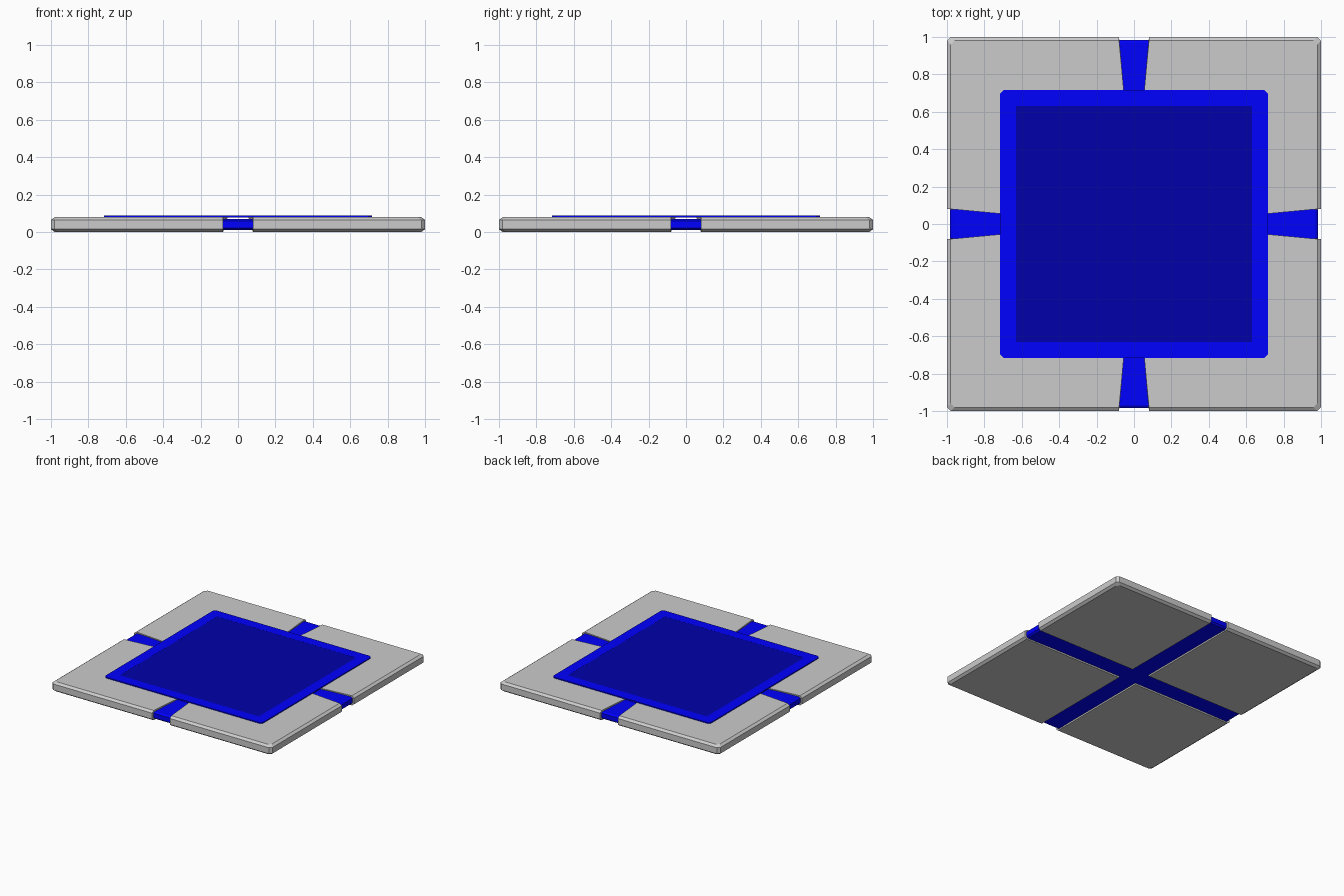
import bpy
import bmesh

if "Cube" in bpy.data.objects:
    bpy.data.objects.remove(bpy.data.objects["Cube"])


def material(name, color):
    m = bpy.data.materials.new(name)
    m.diffuse_color = color
    m.use_nodes = True
    m.node_tree.nodes["Principled BSDF"].inputs["Base Color"].default_value = m.diffuse_color
    return m


BLUE = material("blue", (0.0, 0.0, 1.0, 1.0))
NAVY = material("navy", (0.0, 0.0, 0.4, 1.0))


def loft(name, rings, mat=None, cap=True, closed=False):
    """Skin a stack of equal-length point rings."""
    bm = bmesh.new()
    vs = [[bm.verts.new(p) for p in r] for r in rings]
    pairs = list(zip(vs, vs[1:])) + ([(vs[-1], vs[0])] if closed else [])
    n = len(rings[0])
    for a, b in pairs:
        for i in range(n):
            j = (i + 1) % n
            bm.faces.new((a[i], a[j], b[j], b[i]))
    if cap:
        bm.faces.new(vs[0][::-1])
        bm.faces.new(vs[-1])
    bmesh.ops.recalc_face_normals(bm, faces=bm.faces)
    me = bpy.data.meshes.new(name)
    bm.to_mesh(me)
    bm.free()
    if mat:
        me.materials.append(mat)
    ob = bpy.data.objects.new(name, me)
    bpy.context.collection.objects.link(ob)
    return ob


def square(h, z, cut=0.02):
    """Square outline with clipped corners."""
    c = h - cut
    return [(x, y, z) for x, y in ((h, -c), (h, c), (c, h), (-c, h),
                                   (-h, c), (-h, -c), (-c, -h), (c, -h))]


# Grey corner plates: bevelled rim, channel walls leaning in towards the centre
def plate_ring(outer, z, inner):
    o, c, w = outer, outer - 0.02, 0.08
    pts = [(o, w), (o, c), (c, o), (w, o), (inner, 0.715), (inner, inner), (0.715, inner)]
    return [(x, y, z) for x, y in pts]


for sx, sy, label in ((1, 1, "back_right"), (-1, 1, "back_left"),
                      (-1, -1, "front_left"), (1, -1, "front_right")):
    rings = [plate_ring(0.98, 0.0, 0.08), plate_ring(1.0, 0.015, 0.075),
             plate_ring(1.0, 0.065, 0.06), plate_ring(0.98, 0.08, 0.055)]
    loft("plate_" + label, [[(x * sx, y * sy, z) for x, y, z in r] for r in rings])


# Blue cross set into the channels between the plates
def cross_ring(e, z, w=0.083):
    pts = [(e, -w), (e, w), (w, w), (w, e), (-w, e), (-w, w),
           (-e, w), (-e, -w), (-w, -w), (-w, -e), (w, -e), (w, -w)]
    return [(x, y, z) for x, y in pts]


loft("channel_cross", [cross_ring(0.97, 0.01), cross_ring(0.985, 0.022),
                       cross_ring(0.985, 0.06), cross_ring(0.97, 0.07)], BLUE)

# Raised centre panel: blue border around a dark inset
loft("panel_border", [square(0.717, 0.078), square(0.717, 0.088),
                      square(0.632, 0.088, 0.001), square(0.632, 0.078, 0.001)],
     BLUE, cap=False, closed=True)
loft("panel_inset", [square(0.632, 0.078, 0.001), square(0.632, 0.0875, 0.001)], NAVY)
